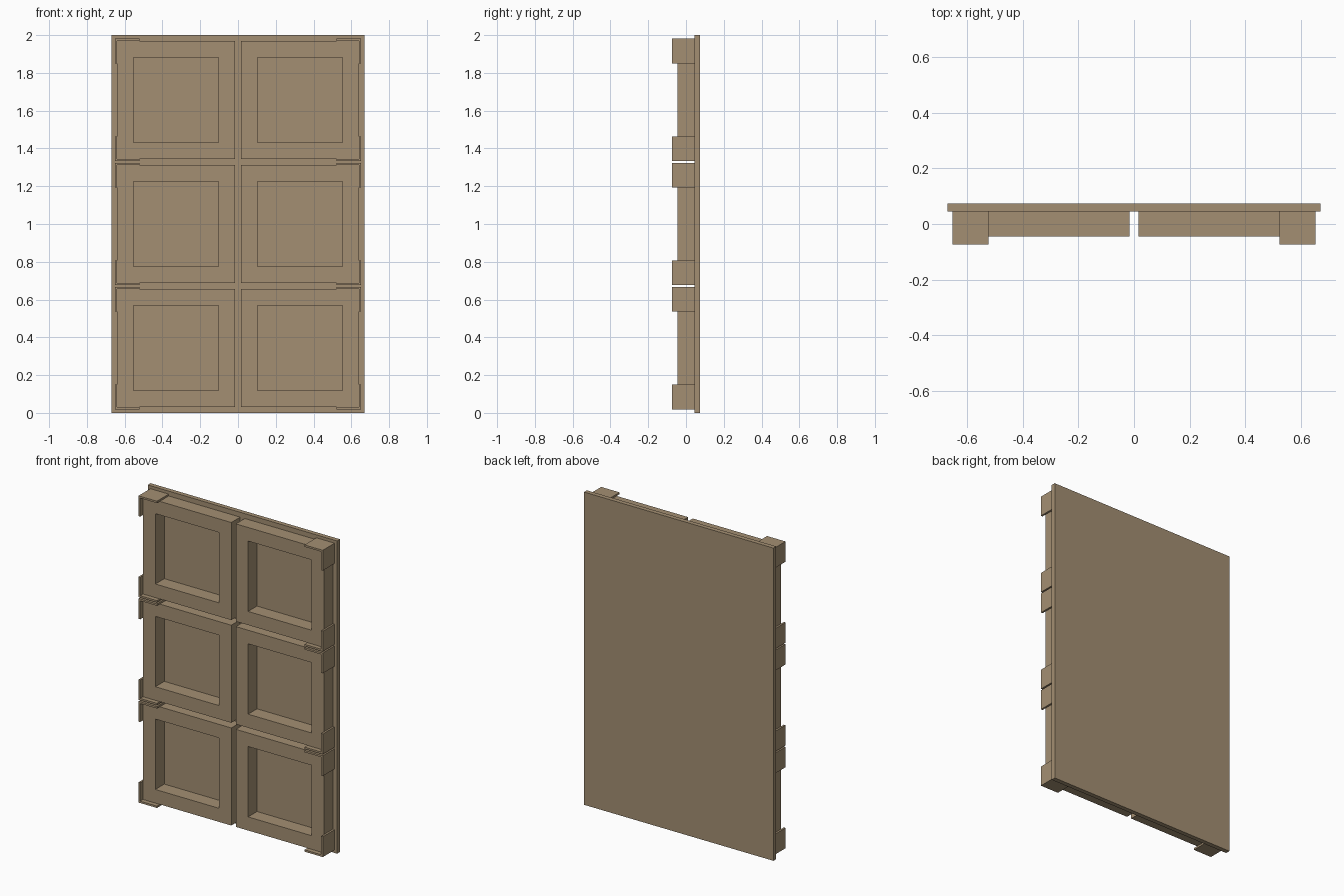
import bpy
import bmesh

cube = bpy.data.objects.get("Cube")
if cube:
    bpy.data.objects.remove(cube, do_unlink=True)

wood = bpy.data.materials.new("tan_wood")
wood.use_nodes = True
TAN = (0.37, 0.275, 0.17, 1)
wood.diffuse_color = TAN
wood.node_tree.nodes["Principled BSDF"].inputs["Base Color"].default_value = TAN

BACK, FRONT = 0.045, -0.045    # panel face and frame face
LIP = -0.074                   # front edge of the corner brackets
TILE, HOLE = 0.624, 0.45       # frame and opening sizes
PLATE, ARM = 0.012, 0.13       # bracket thickness and length


def extrude_profile(name, points, y_front, y_back):
    """Extrude a closed (x, z) outline along y."""
    bm = bmesh.new()
    face = bm.faces.new([bm.verts.new((x, y_front, z)) for x, z in points])
    new = bmesh.ops.extrude_face_region(bm, geom=[face])["geom"]
    verts = [v for v in new if isinstance(v, bmesh.types.BMVert)]
    bmesh.ops.translate(bm, verts=verts, vec=(0, y_back - y_front, 0))
    return finish(name, bm)


def finish(name, bm):
    bmesh.ops.recalc_face_normals(bm, faces=bm.faces)
    mesh = bpy.data.meshes.new(name)
    bm.to_mesh(mesh)
    bm.free()
    mesh.materials.append(wood)
    obj = bpy.data.objects.new(name, mesh)
    bpy.context.collection.objects.link(obj)
    return obj


def square_frame(name, cx, cz):
    """Four-sided frame with an open centre."""
    bm = bmesh.new()
    rings = []
    for size, y in ((TILE, FRONT), (TILE, BACK), (HOLE, BACK), (HOLE, FRONT)):
        h = size / 2
        rings.append([bm.verts.new((cx + sx * h, y, cz + sz * h))
                      for sx, sz in ((-1, -1), (1, -1), (1, 1), (-1, 1))])
    for r in range(4):
        a, b = rings[r], rings[(r + 1) % 4]
        for i in range(4):
            j = (i + 1) % 4
            bm.faces.new((a[i], a[j], b[j], b[i]))
    return finish(name, bm)


def corner_bracket(name, x, z, side, up):
    """L-shaped bracket wrapped around a frame corner at (x, z)."""
    outline = ((PLATE, PLATE), (PLATE - ARM, PLATE), (PLATE - ARM, 0),
               (0, 0), (0, PLATE - ARM), (PLATE, PLATE - ARM))
    extrude_profile(name, [(x + side * dx, z + up * dz) for dx, dz in outline],
                    LIP, BACK)


# Back panel
extrude_profile("back_panel", ((-0.67, 0), (0.67, 0), (0.67, 2), (-0.67, 2)),
                BACK, 0.074)

# Six frames, each with brackets on its two outer corners
for row, cz in (("bottom", 0.343), ("middle", 1.0), ("top", 1.657)):
    for label, side in (("left", 1), ("right", -1)):
        cx = side * 0.328
        square_frame(f"{row}_{label}_frame", cx, cz)
        for end, up in (("upper", 1), ("lower", -1)):
            corner_bracket(f"{row}_{label}_{end}_bracket",
                           cx + side * TILE / 2, cz + up * TILE / 2, side, up)
